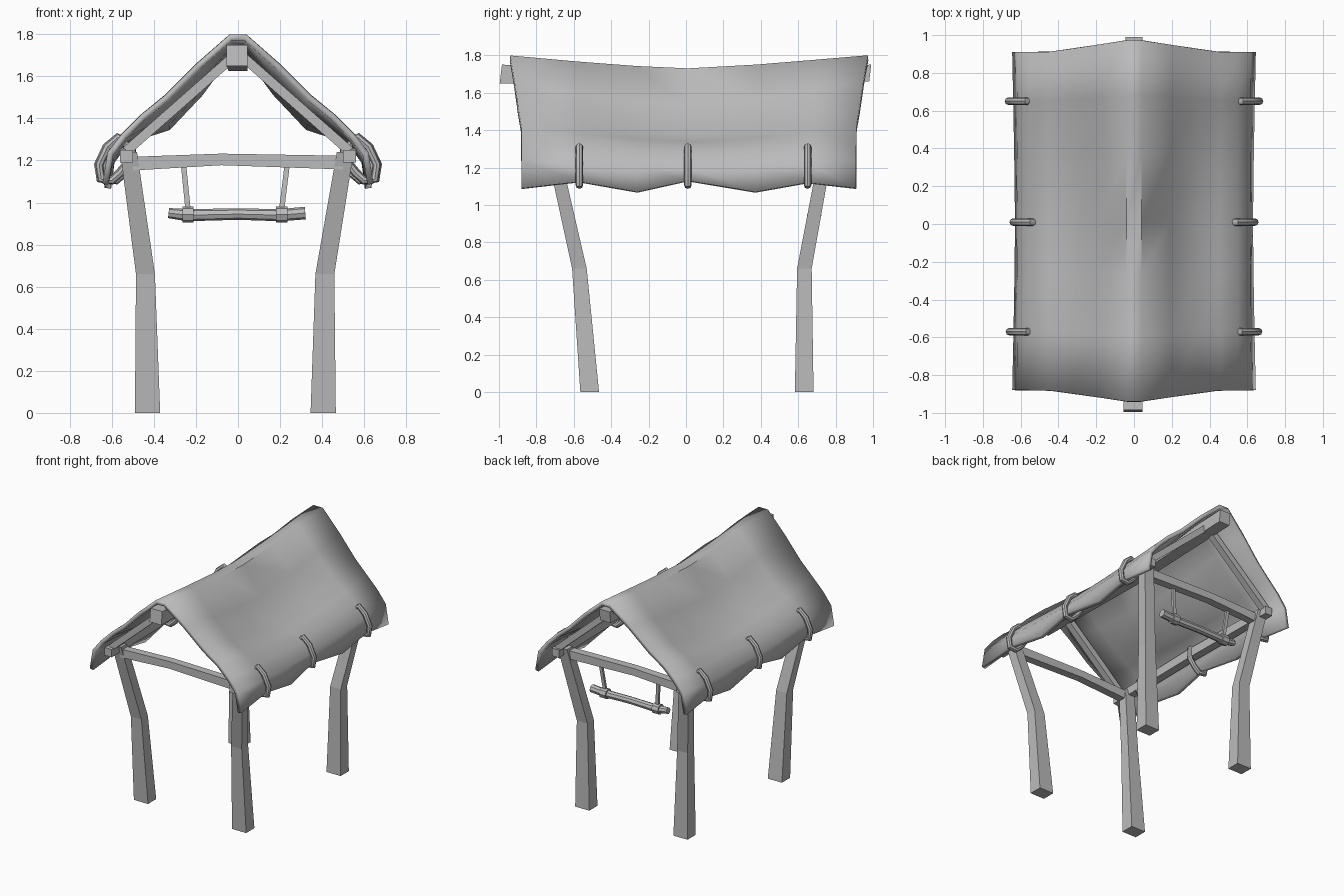
import bpy, bmesh, math
from mathutils import Vector

cube = bpy.data.objects.get("Cube")
if cube:
    bpy.data.objects.remove(cube, do_unlink=True)

grey = bpy.data.materials.new("plain_grey")
grey.use_nodes = True
grey.diffuse_color = (0.5, 0.5, 0.5, 1)
grey.node_tree.nodes["Principled BSDF"].inputs["Base Color"].default_value = (0.5, 0.5, 0.5, 1)


def finish(name, bm, smooth=None):
    bmesh.ops.recalc_face_normals(bm, faces=bm.faces)
    mesh = bpy.data.meshes.new(name)
    bm.to_mesh(mesh)
    bm.free()
    mesh.materials.append(grey)
    obj = bpy.data.objects.new(name, mesh)
    bpy.context.collection.objects.link(obj)
    if smooth:
        bpy.ops.object.select_all(action="DESELECT")
        obj.select_set(True)
        bpy.context.view_layer.objects.active = obj
        bpy.ops.object.shade_smooth_by_angle(angle=math.radians(smooth))
    return obj


def skin(bm, rings, closed=False):
    """Join successive rings of vertices, capping the ends of an open sweep."""
    n = len(rings[0])
    pairs = list(zip(rings, rings[1:]))
    if closed:
        pairs.append((rings[-1], rings[0]))
    for a, b in pairs:
        for i in range(n):
            j = (i + 1) % n
            bm.faces.new((a[i], a[j], b[j], b[i]))
    if not closed:
        bm.faces.new(rings[0])
        bm.faces.new(rings[-1])


def beam(name, points, sizes, u, v):
    """Crooked timber: a rectangle in the u-v plane swept through points."""
    bm = bmesh.new()
    u, v = Vector(u), Vector(v)
    rings = []
    for p, (w, h) in zip(points, sizes):
        rings.append([bm.verts.new(Vector(p) + u * w * a / 2 + v * h * b / 2)
                      for a, b in ((-1, -1), (1, -1), (1, 1), (-1, 1))])
    skin(bm, rings)
    return finish(name, bm)


def tube(name, points, radii, sides, side_axis, closed=False, smooth=40):
    """Round sweep along a path lying in the plane normal to side_axis."""
    bm = bmesh.new()
    axis = Vector(side_axis)
    pts = [Vector(p) for p in points]
    rings = []
    for i, p in enumerate(pts):
        before = pts[i - 1] if closed or i else p
        after = pts[(i + 1) % len(pts)] if closed or i < len(pts) - 1 else p
        out = (after - before).normalized().cross(axis)
        rings.append([bm.verts.new(p + radii[i] * (axis * math.cos(a) + out * math.sin(a)))
                      for a in (math.tau * k / sides for k in range(sides))])
    skin(bm, rings, closed)
    return finish(name, bm, smooth)


X, Y, Z = (1, 0, 0), (0, 1, 0), (0, 0, 1)

# Four bent legs
leg_x = {"right": (-0.43, -0.44, -0.52), "left": (0.405, 0.413, 0.51)}
leg_y = {"front": (-0.515, -0.57, -0.70), "back": (0.632, 0.633, 0.74)}
for side, xs in leg_x.items():
    for end, ys in leg_y.items():
        beam(f"{end}_{side}_leg", list(zip(xs, ys, (0, 0.66, 1.24))),
             [(0.12, 0.10), (0.09, 0.078), (0.08, 0.07)], X, Y)

# Sagging ridge beam
beam("ridge_beam", [(-0.005, -0.99, 1.70), (0, 0, 1.665), (0, 0.985, 1.705)],
     [(0.10, 0.10), (0.09, 0.08), (0.09, 0.09)], X, (0, 0.12, 1))

# Tie beams, eave beams and rafters
for end, y in (("front", -0.69), ("back", 0.72)):
    beam(f"{end}_tie_beam", [(-0.5, y, 1.185), (-0.08, y, 1.205), (0.5, y, 1.19)],
         [(0.06, 0.065), (0.06, 0.055), (0.06, 0.065)], Y, Z)
for side, s in (("right", -1), ("left", 1)):
    x = 0.53 * s
    beam(f"{side}_eave_beam", [(x, -0.82, 1.22), (x, 0, 1.235), (x, 0.83, 1.22)],
         [(0.06, 0.06), (0.06, 0.07), (0.06, 0.06)], X, Z)
    for end, y in (("front", -0.77), ("back", 0.79)):
        beam(f"{end}_{side}_rafter", [(0.02 * s, y, 1.695), (0.53 * s, y, 1.245)],
             [(0.05, 0.045)] * 2, Y, (0.66 * s, 0, 0.75))

# Cloth roof: gable profile blends into a dipped middle, with a scalloped hem
gable = [(0.04, 1.80), (0.20, 1.66), (0.35, 1.51), (0.46, 1.42), (0.55, 1.33), (0.62, 1.24), (0.645, 0)]
middle = [(0.04, 1.73), (0.19, 1.53), (0.34, 1.37), (0.45, 1.335), (0.55, 1.29), (0.615, 1.20), (0.63, 0)]
hem = [(-0.88, 1.09), (-0.57, 1.125), (-0.26, 1.07), (0.01, 1.13), (0.37, 1.07), (0.65, 1.12), (0.91, 1.09)]
bm = bmesh.new()
rows = []
for y, low in hem:
    t = min(abs(y) / 0.89, 1) ** 1.4
    half = []
    for g, m in zip(gable, middle):
        x, z = (a * t + b * (1 - t) for a, b in zip(g, m))
        flare = 1 + 0.075 * t * max(0, 1 - x / 0.45)
        half.append((x, y * flare, z if z > 1 else low))
    full = [(-x, yy, z) for x, yy, z in reversed(half)] + half
    rows.append([bm.verts.new(p) for p in full])
for a, b in zip(rows, rows[1:]):
    for i in range(len(a) - 1):
        bm.faces.new((a[i], a[i + 1], b[i + 1], b[i]))
roof = finish("cloth_roof", bm, 50)
if sum(p.normal.z * p.area for p in roof.data.polygons) < 0:
    roof.data.flip_normals()
solid = roof.modifiers.new("thickness", "SOLIDIFY")
solid.thickness = 0.03
solid.offset = -1

# Rope loops tying the cloth to the eave beams
loop = [(0.525, 1.27), (0.57, 1.31), (0.62, 1.265), (0.66, 1.18),
        (0.65, 1.11), (0.60, 1.105), (0.56, 1.14), (0.52, 1.19)]
for side, s in (("right", -1), ("left", 1)):
    for label, y, shift in (("front", -0.57, 0), ("middle", 0.01, -0.02), ("back", 0.65, 0.005)):
        tube(f"{label}_{side}_rope_loop", [((x + shift) * s, y, z) for x, z in loop],
             [0.02] * len(loop), 8, Y, closed=True)

# Hanging roll with two bands and cords
ry = 0.685
tube("hanging_roll", [(-0.33, ry, 0.95), (-0.24, ry, 0.94), (0, ry, 0.945), (0.2, ry, 0.94), (0.32, ry, 0.95)],
     [0.024, 0.029, 0.027, 0.029, 0.03], 8, Y)
for side, x, top in (("right", -0.238, -0.26), ("left", 0.208, 0.235)):
    tube(f"{side}_roll_band", [(x - 0.027, ry, 0.943), (x + 0.027, ry, 0.943)], [0.039] * 2, 8, Y)
    beam(f"{side}_cord", [(x, ry, 0.97), (top, ry + 0.02, 1.19)], [(0.025, 0.018)] * 2, X, Y)
